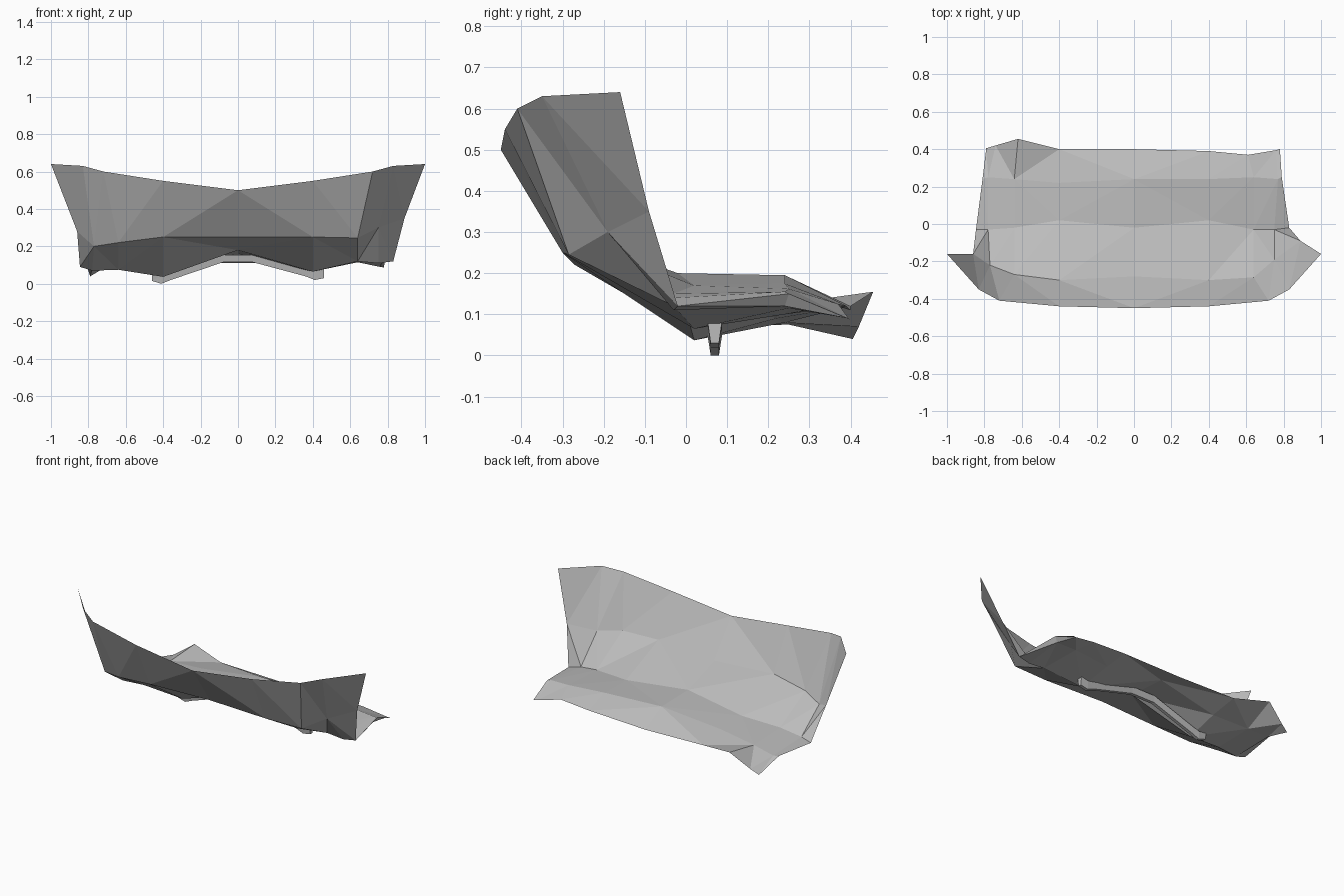
import bpy, bmesh

if "Cube" in bpy.data.objects:
    bpy.data.objects.remove(bpy.data.objects["Cube"])


def material(name, value):
    m = bpy.data.materials.new(name)
    m.diffuse_color = (value, value, value, 1)
    m.use_nodes = True
    m.node_tree.nodes["Principled BSDF"].inputs["Base Color"].default_value = m.diffuse_color
    return m


grey = material("mid grey", 0.5)


def loft(name, rings, closed=False):
    """Skin a series of equal-length point rows; closed rows get end caps."""
    bm = bmesh.new()
    rows = [[bm.verts.new(p) for p in ring] for ring in rings]
    n = len(rows[0])
    for a, b in zip(rows, rows[1:]):
        for i in range(n if closed else n - 1):
            j = (i + 1) % n
            bm.faces.new((a[i], b[i], b[j], a[j]))
    if closed:
        bm.faces.new(rows[0])
        bm.faces.new(rows[-1])
        bmesh.ops.recalc_face_normals(bm, faces=bm.faces)
    bmesh.ops.triangulate(bm, faces=bm.faces)
    me = bpy.data.meshes.new(name)
    bm.to_mesh(me)
    bm.free()
    me.materials.append(grey)
    ob = bpy.data.objects.new(name, me)
    bpy.context.collection.objects.link(ob)
    return ob


def raised(row, heights):
    """Same plan positions at new heights; the two end points stay put."""
    inner = [(x, y, z) for (x, y, _), z in zip(row[1:-1], heights)]
    return [row[0]] + inner + [row[-1]]


# Upright lip, mirrored about the centre
half = [(0, -.45, .50), (.4, -.44, .55), (.72, -.41, .60), (.83, -.35, .63), (1, -.16, .64)]
lip = [(-x, y, z) for x, y, z in reversed(half[1:])] + half

# Crease at the foot of the lip
crease = [(-.86, -.16, .28), (-.77, -.22, .20), (-.64, -.27, .22), (-.4, -.30, .25),
          (0, -.28, .25), (.4, -.30, .25), (.64, -.285, .245), (.75, -.19, .30), (.89, -.09, .35)]

# Underside of the floor: front valley, middle and rear edge
valley = [(-.845, -.03, .09), (-.78, -.03, .07), (-.64, -.02, .075), (-.4, .02, .037),
          (0, -.02, .18), (.4, .02, .065), (.64, -.03, .12), (.75, -.03, .11), (.83, -.02, .12)]
middle = [(-.81, .24, .10), (-.78, .25, .075), (-.64, .24, .08), (-.4, .22, .09),
          (0, .24, .16), (.4, .24, .10), (.64, .25, .115), (.77, .24, .12), (.79, .25, .15)]
rear = [(-.79, .405, .04), (-.74, .42, .07), (-.62, .455, .155), (-.4, .40, .12),
        (0, .40, .11), (.4, .39, .12), (.61, .37, .125), (.76, .395, .09), (.78, .40, .087)]
loft("panel_underside", [lip, crease, valley, middle, rear])

# Smoother top skin with a broad centre ridge, meeting the underside at its rim
top_crease = raised(crease, (.24, .27, .30, .285, .30, .30, .305))
top_valley = raised(valley, (.11, .135, .16, .20, .17, .15, .14))
top_middle = raised(middle, (.10, .125, .15, .195, .175, .162, .155))
loft("panel_top", [lip, top_crease, top_valley, top_middle, rear])

# Arched bar under the floor: x, bottom height, top height
stations = [(-.46, .015, .05), (-.41, .0, .045), (-.36, .02, .06), (-.08, .115, .155),
            (.08, .115, .155), (.36, .04, .08), (.41, .02, .07), (.46, .03, .08)]
loft("under_bar", [[(x, .06, b), (x, .08, b), (x, .087, t), (x, .053, t)]
                   for x, b, t in stations], closed=True)
